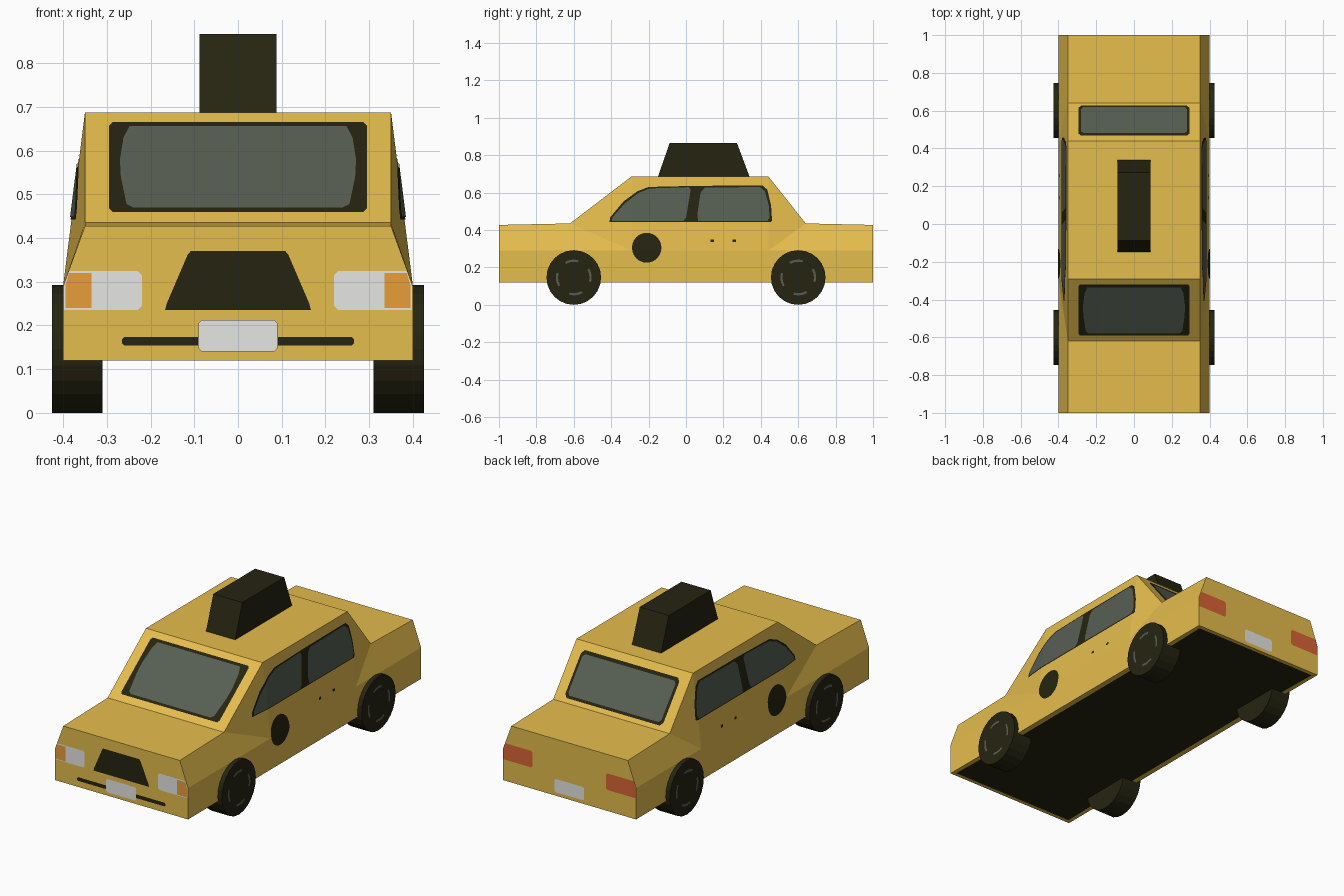
import bpy, bmesh, math
from mathutils import Vector
from mathutils.bvhtree import BVHTree

if "Cube" in bpy.data.objects:
    bpy.data.objects.remove(bpy.data.objects["Cube"])


def material(name, rgb):
    m = bpy.data.materials.new(name)
    lin = [(c / 255 / 12.92) if c < 10 else ((c / 255 + 0.055) / 1.055) ** 2.4 for c in rgb]
    m.diffuse_color = (*lin, 1)
    m.use_nodes = True
    m.node_tree.nodes["Principled BSDF"].inputs["Base Color"].default_value = m.diffuse_color
    return m


YELLOW = material("taxi yellow", (229, 189, 77))
BLACK = material("warm black", (38, 36, 17))
GLASS = material("grey green glass", (87, 95, 83))
WHITE = material("off white", (230, 230, 228))
ORANGE = material("indicator orange", (232, 158, 58))
RED = material("tail light red", (218, 100, 53))


def finish(bm, name, *mats):
    me = bpy.data.meshes.new(name)
    bm.to_mesh(me)
    for m in mats:
        me.materials.append(m)
    ob = bpy.data.objects.new(name, me)
    bpy.context.collection.objects.link(ob)
    return ob


# Body: cross-sections along y, each with sill, belt line and top edge
stations = [(-1, 0.427), (-0.62, 0.435), (-0.29, 0.687), (0.44, 0.687), (0.64, 0.435), (1, 0.427)]
bm = bmesh.new()
rings = [[bm.verts.new(p) for p in ((-0.4, y, 0.12), (-0.4, y, 0.29), (-0.35, y, top),
                                    (0.35, y, top), (0.4, y, 0.29), (0.4, y, 0.12))]
         for y, top in stations]
floor = []
for i in range(len(rings) - 1):
    a, b = rings[i], rings[i + 1]
    for j in (0, 2, 4):
        bm.faces.new((a[j], a[j + 1], b[j + 1], b[j]))
    floor.append(bm.faces.new((a[5], a[0], b[0], b[5])))
    for lo, hi in ((1, 2), (4, 3)):
        if i == 1:      # front pillar folds
            bm.faces.new((a[lo], a[hi], b[lo]))
            bm.faces.new((a[hi], b[hi], b[lo]))
        elif i == 3:    # rear pillar folds
            bm.faces.new((b[lo], b[hi], a[lo]))
            bm.faces.new((b[hi], a[hi], a[lo]))
        else:
            bm.faces.new((a[lo], a[hi], b[hi], b[lo]))
bm.faces.new(rings[0])
bm.faces.new(rings[-1])
bmesh.ops.recalc_face_normals(bm, faces=bm.faces)
bmesh.ops.inset_region(bm, faces=floor, thickness=0.03)
for f in floor:
    f.material_index = 1
tree = BVHTree.FromBMesh(bm)
finish(bm, "body", YELLOW, BLACK)


def plate(name, outline, direction, mat, lift=0.002):
    """Thin painted plate laid on the body; outline is (x or y, z)."""
    d = Vector(direction)
    bm = bmesh.new()
    f = bm.faces.new([bm.verts.new((0, a, b) if d.x else (a, 0, b)) for a, b in outline])
    f.normal_update()
    if f.normal.dot(d) < 0:
        f.normal_flip()
    # crease the plate along the body folds
    for co, no in (((0, -0.29, 0), (0, 1, 0)), ((0, 0.44, 0), (0, 1, 0)), ((0, 0, 0.29), (0, 0, 1))):
        if d.x or no[2]:
            bmesh.ops.bisect_plane(bm, geom=bm.verts[:] + bm.edges[:] + bm.faces[:],
                                   plane_co=co, plane_no=no)
    for v in bm.verts:
        hit = tree.ray_cast(v.co + d * 3, -d)[0]
        if hit:
            v.co = hit + d * lift
    finish(bm, name, mat)


def box(x0, x1, z0, z1, c=0.0):
    """Rectangle with corners cut by c."""
    if not c:
        return [(x0, z0), (x1, z0), (x1, z1), (x0, z1)]
    return [(x0 + c, z0), (x1 - c, z0), (x1, z0 + c), (x1, z1 - c),
            (x1 - c, z1), (x0 + c, z1), (x0, z1 - c), (x0, z0 + c)]


def mirrored(half):
    return half + [(-x, z) for x, z in reversed(half)]


FRONT, BACK = (0, -1, 0), (0, 1, 0)

# Windscreen and rear window
plate("windscreen_frame", box(-0.295, 0.295, 0.46, 0.665, 0.008), FRONT, BLACK)
plate("windscreen_glass", mirrored([(0.24, 0.47), (0.255, 0.478), (0.268, 0.54), (0.27, 0.58),
                                    (0.262, 0.63), (0.248, 0.656)]), FRONT, GLASS, 0.005)
plate("rear_window_frame", box(-0.295, 0.295, 0.455, 0.655, 0.015), BACK, BLACK)
plate("rear_window_glass", box(-0.28, 0.28, 0.468, 0.641, 0.012), BACK, GLASS, 0.005)

# Grille, bumper strip and number plates
plate("grille", mirrored([(0.167, 0.235), (0.163, 0.25), (0.115, 0.362), (0.108, 0.37)]), FRONT, BLACK)
plate("bumper_strip", box(-0.265, 0.265, 0.154, 0.174, 0.005), FRONT, BLACK)
plate("front_number_plate", box(-0.09, 0.09, 0.14, 0.212, 0.007), FRONT, WHITE, 0.004)
plate("rear_number_plate", box(-0.09, 0.09, 0.14, 0.212, 0.007), BACK, WHITE)

# Paired lights
for s, side in ((-1, "left"), (1, "right")):
    lamp = [(s * x, z) for x, z in ((0.23, 0.235), (0.398, 0.235), (0.398, 0.288), (0.386, 0.325),
                                    (0.23, 0.325), (0.22, 0.315), (0.22, 0.245))]
    plate(side + "_headlight", lamp, FRONT, WHITE)
    plate(side + "_tail_light", lamp, BACK, RED)
    plate(side + "_indicator", [(s * x, z) for x, z in ((0.335, 0.24), (0.395, 0.24), (0.395, 0.29),
                                                        (0.386, 0.32), (0.335, 0.32))],
          FRONT, ORANGE, 0.004)

# Side windows, door roundel and handles
frame = [(-0.41, 0.442), (-0.405, 0.468), (-0.335, 0.552), (-0.26, 0.607), (-0.2, 0.63), (0.05, 0.636),
         (0.41, 0.638), (0.435, 0.615), (0.455, 0.53), (0.46, 0.45), (0.452, 0.442)]
front_glass = [(-0.397, 0.448), (-0.393, 0.468), (-0.33, 0.54), (-0.255, 0.598), (-0.195, 0.622),
               (0.015, 0.629), (0.025, 0.615), (0.0, 0.465), (-0.015, 0.448)]
rear_glass = [(0.065, 0.448), (0.06, 0.48), (0.078, 0.6), (0.1, 0.626), (0.395, 0.63),
              (0.422, 0.607), (0.443, 0.53), (0.447, 0.465), (0.435, 0.448)]
roundel = [(-0.21 + 0.079 * math.cos(math.tau * i / 24), 0.305 + 0.08 * math.sin(math.tau * i / 24))
           for i in range(24)]
for s, side in ((-1, "left"), (1, "right")):
    d = (s, 0, 0)
    plate(side + "_window_frame", frame, d, BLACK)
    plate(side + "_front_window", front_glass, d, GLASS, 0.004)
    plate(side + "_rear_window", rear_glass, d, GLASS, 0.004)
    plate(side + "_door_roundel", roundel, d, BLACK)
    for n, y in enumerate((0.14, 0.257)):
        plate(f"{side}_handle_{n + 1}", box(y - 0.009, y + 0.009, 0.335, 0.349), d, BLACK)

# Wheels with broken grey rim rings
for s, side in ((-1, "left"), (1, "right")):
    for y, end in ((-0.6, "front"), (0.6, "rear")):
        bpy.ops.mesh.primitive_cylinder_add(vertices=24, radius=0.146, depth=0.115,
                                            location=(s * 0.3675, y, 0.146),
                                            rotation=(0, math.pi / 2, 0))
        wheel = bpy.context.object
        wheel.name = f"{side}_{end}_wheel"
        wheel.data.materials.append(BLACK)
        bm = bmesh.new()
        for k in range(24):
            if k % 6 in (2, 3, 4):
                continue
            f = bm.faces.new([bm.verts.new((s * 0.427, y + r * math.cos(t), 0.146 + r * math.sin(t)))
                              for r, t in ((0.084, k * math.tau / 24), (0.096, k * math.tau / 24),
                                           (0.096, (k + 1) * math.tau / 24),
                                           (0.084, (k + 1) * math.tau / 24))])
            f.normal_update()
            if f.normal.x * s < 0:
                f.normal_flip()
        finish(bm, f"{side}_{end}_rim", GLASS)

# Roof sign: tapered box
bm = bmesh.new()
profile = [(-0.15, 0.685), (0.34, 0.685), (0.272, 0.866), (-0.087, 0.866)]
f = bm.faces.new([bm.verts.new((-0.0875, y, z)) for y, z in profile])
ext = bmesh.ops.extrude_face_region(bm, geom=[f])["geom"]
bmesh.ops.translate(bm, vec=(0.175, 0, 0), verts=[v for v in ext if isinstance(v, bmesh.types.BMVert)])
bmesh.ops.recalc_face_normals(bm, faces=bm.faces)
finish(bm, "roof_sign", BLACK)
